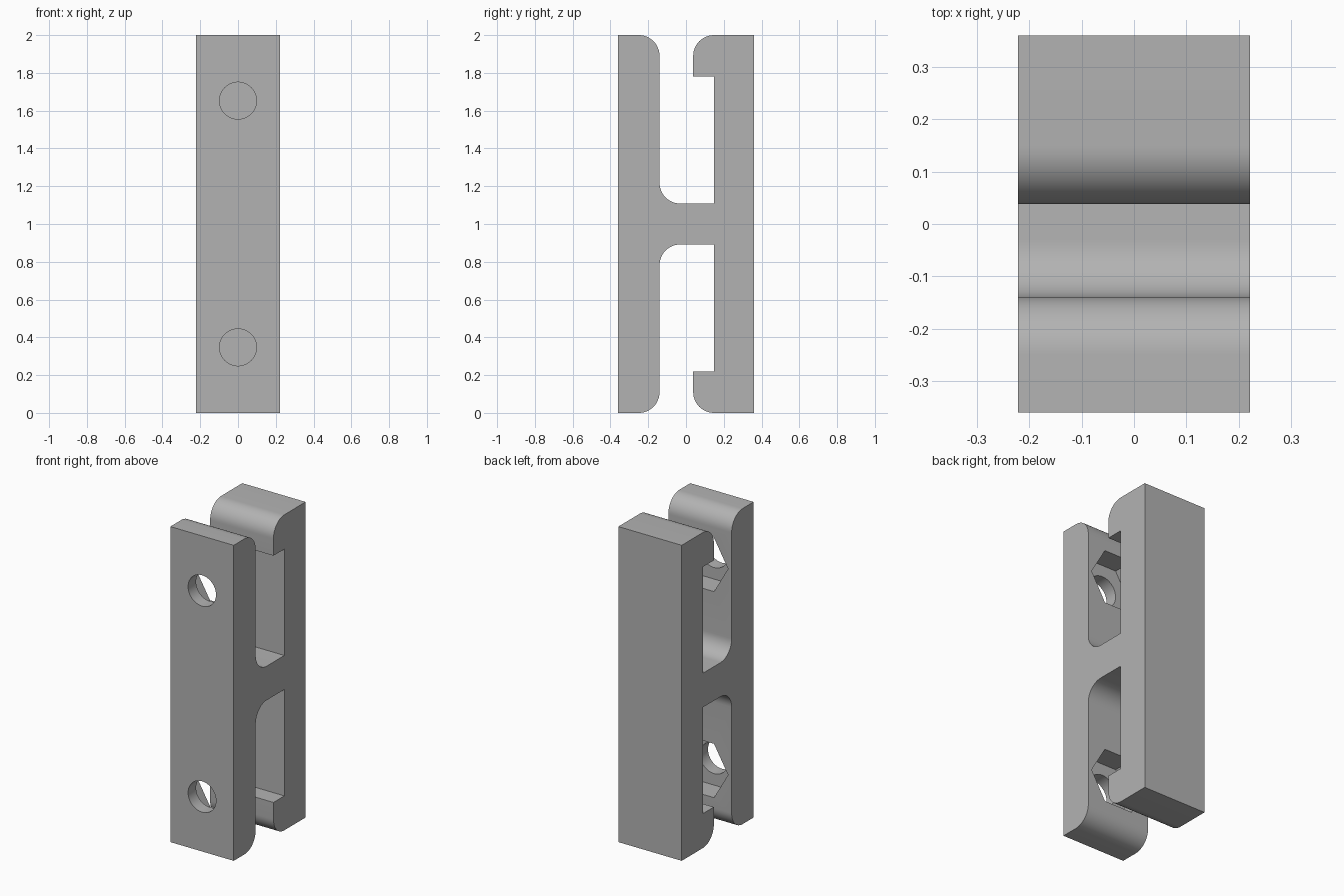
import bpy, bmesh, math
from mathutils import Matrix

cube = bpy.data.objects.get("Cube")
if cube:
    bpy.data.objects.remove(cube)

grey = bpy.data.materials.new("plain grey")
grey.use_nodes = True
colour = (0.45, 0.45, 0.45, 1)
grey.diffuse_color = colour
grey.node_tree.nodes["Principled BSDF"].inputs["Base Color"].default_value = colour

HALF_W = 0.222      # half width along x
R = 0.11            # radius of all rounded corners
SCREW_Z = 0.653     # screw distance from mid height


def make_object(name, bm):
    bmesh.ops.recalc_face_normals(bm, faces=bm.faces)
    mesh = bpy.data.meshes.new(name)
    bm.to_mesh(mesh)
    bm.free()
    mesh.materials.append(grey)
    obj = bpy.data.objects.new(name, mesh)
    bpy.context.collection.objects.link(obj)
    return obj


def arc(cy, cz, start, end, steps=12):
    """Points of a rounded corner, angles in degrees."""
    angles = [math.radians(start + (end - start) * i / steps) for i in range(steps + 1)]
    return [(cy + R * math.cos(a), cz + R * math.sin(a)) for a in angles]


def cutter(name, sides, radius, y0, y1, z):
    """Prism along y with a corner pointing up."""
    bm = bmesh.new()
    place = (Matrix.Translation((0, (y0 + y1) / 2, z))
             @ Matrix.Rotation(math.pi / 2, 4, 'X')
             @ Matrix.Rotation(math.pi / 2, 4, 'Z'))
    bmesh.ops.create_cone(bm, cap_ends=True, segments=sides, radius1=radius,
                          radius2=radius, depth=y1 - y0, matrix=place)
    for v in bm.verts:   # keep a corner exactly on the vertical axis
        v.co.x = 0 if abs(v.co.x) < 1e-6 else v.co.x
    obj = make_object(name, bm)
    obj.hide_render = True
    return obj


# Upper half of the side outline, (y, z) about mid height
front_in, back_in, hook, web, lip = -0.14, 0.147, 0.038, 0.108, 0.782
upper = [(-0.36, 1)]
upper += arc(front_in - R, 1 - R, 90, 0)
upper += arc(front_in + R, web + R, 180, 270)
upper += [(back_in, web), (back_in, lip), (hook, lip)]
upper += arc(hook + R, 1 - R, 180, 90)
upper += [(0.36, 1)]
outline = upper + [(y, -z) for y, z in reversed(upper)]

# Extrude the outline across the width
bm = bmesh.new()
side = bm.faces.new([bm.verts.new((-HALF_W, y, z + 1)) for y, z in outline])
ext = bmesh.ops.extrude_face_region(bm, geom=[side])
bmesh.ops.translate(bm, vec=(2 * HALF_W, 0, 0),
                    verts=[g for g in ext["geom"] if isinstance(g, bmesh.types.BMVert)])
body = make_object("clip_body", bm)

# Screw holes with hexagonal nut pockets behind them
cutters = []
for label, z in (("lower", 1 - SCREW_Z), ("upper", 1 + SCREW_Z)):
    cutters.append(cutter(label + "_screw_hole", 48, 0.098, -0.5, -0.2, z))
    cutters.append(cutter(label + "_nut_pocket", 6, 0.197, -0.28, 0, z))
for c in cutters:
    mod = body.modifiers.new(c.name, 'BOOLEAN')
    mod.operation = 'DIFFERENCE'
    mod.solver = 'EXACT'
    mod.object = c

# Apply the cuts, then drop the cutters
bpy.ops.object.select_all(action='DESELECT')
body.select_set(True)
bpy.context.view_layer.objects.active = body
for mod in list(body.modifiers):
    bpy.ops.object.modifier_apply(modifier=mod.name)
for c in cutters:
    bpy.data.objects.remove(c)
bpy.ops.object.shade_smooth_by_angle(angle=math.radians(30))
